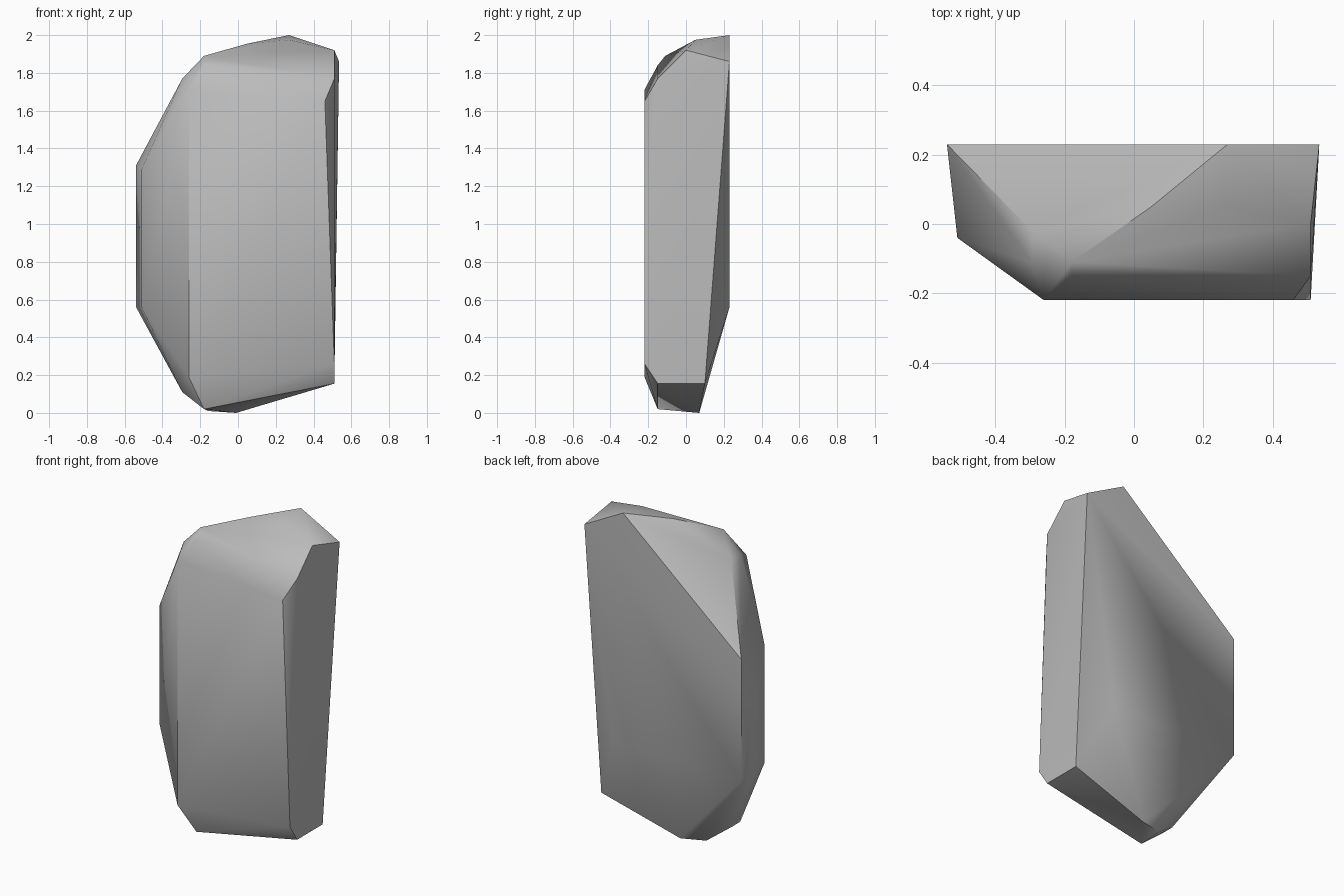
import bpy
import bmesh
import math

default_cube = bpy.data.objects.get("Cube")
if default_cube:
    bpy.data.objects.remove(default_cube, do_unlink=True)


def make_material(name, colour):
    material = bpy.data.materials.new(name)
    material.use_nodes = True
    material.diffuse_color = colour
    material.node_tree.nodes["Principled BSDF"].inputs["Base Color"].default_value = colour
    return material


def vertical_edge(x, y, low, high):
    """Two corners sharing one plan position."""
    return [(x, y, low), (x, y, high)]


def make_boulder(name, corners, material, smooth_angle):
    """Wrap the chiselled corners in a convex faceted stone."""
    bm = bmesh.new()
    for corner in corners:
        bm.verts.new(corner)
    hull = bmesh.ops.convex_hull(bm, input=bm.verts[:])
    unused = [v for v in bm.verts if not v.link_faces]
    bmesh.ops.delete(bm, geom=unused, context="VERTS")
    bmesh.ops.dissolve_limit(bm, angle_limit=math.radians(1),
                             verts=bm.verts[:], edges=bm.edges[:])
    bmesh.ops.recalc_face_normals(bm, faces=bm.faces[:])
    mesh = bpy.data.meshes.new(name)
    bm.to_mesh(mesh)
    bm.free()
    mesh.materials.append(material)
    boulder = bpy.data.objects.new(name, mesh)
    bpy.context.collection.objects.link(boulder)
    bpy.ops.object.select_all(action="DESELECT")
    boulder.select_set(True)
    bpy.context.view_layer.objects.active = boulder
    bpy.ops.object.shade_smooth_by_angle(angle=smooth_angle)
    return boulder


BACK = 0.23
RIGHT = 0.51

# Tall side edges and the front left edge
side_edges = (vertical_edge(-0.54, BACK, 0.56, 1.31)
              + vertical_edge(-RIGHT, -0.04, 0.56, 1.29)
              + vertical_edge(-0.26, -0.22, 0.19, 1.71))

# Sheer face on the +x side
sheer_face = [
    (RIGHT, -0.22, 0.26), (RIGHT, -0.15, 0.155), (RIGHT, 0.1, 0.155),
    (0.535, BACK, 1.86), (RIGHT, 0, 1.92), (RIGHT, -0.15, 1.77),
    (0.46, -0.22, 1.65),
]

# Sloping crown
crown = [
    (0.27, BACK, 2), (0.27, 0.05, 1.975), (0.05, 0.05, 1.955),
    (-0.18, -0.11, 1.89), (-0.18, -0.15, 1.84),
    (-0.295, -0.02, 1.77), (-0.295, -0.11, 1.77),
]

# Narrow foot and the lower corner of the back
foot = [
    (-0.01, 0.07, 0), (-0.16, 0.03, 0.01), (-0.18, -0.15, 0.02),
    (-0.295, -0.02, 0.11), (-0.295, -0.11, 0.11), (0.34, BACK, 0.56),
]

stone = make_material("stone grey", (0.5, 0.5, 0.5, 1))
make_boulder("boulder", side_edges + sheer_face + crown + foot,
             stone, math.radians(35))
